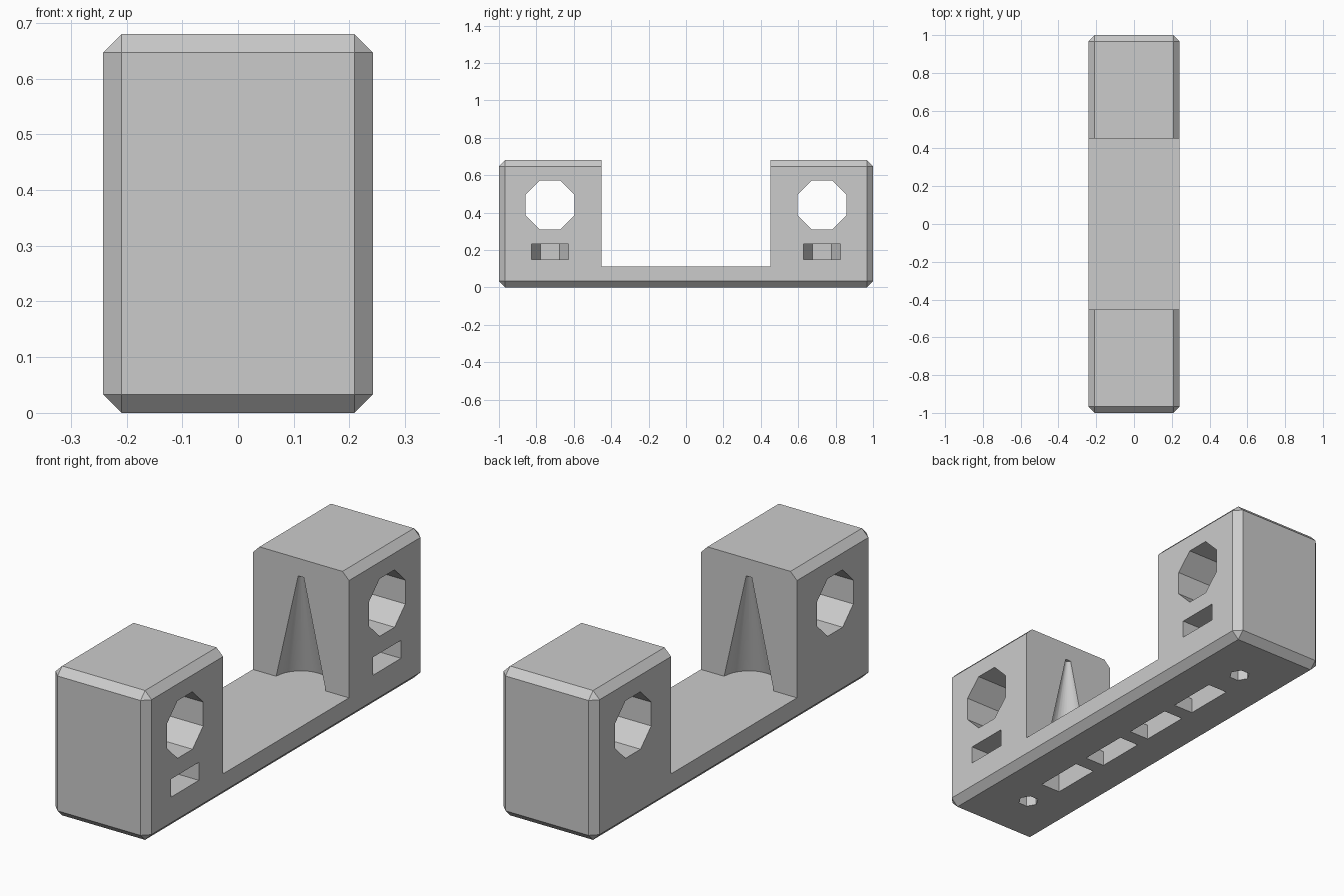
import bpy
import bmesh
from math import pi, cos, radians
from mathutils import Matrix, Vector

cube = bpy.data.objects.get("Cube")
if cube:
    bpy.data.objects.remove(cube, do_unlink=True)

grey = bpy.data.materials.new("plain_grey")
grey.use_nodes = True
colour = (0.6, 0.6, 0.6, 1.0)
grey.diffuse_color = colour
grey.node_tree.nodes["Principled BSDF"].inputs["Base Color"].default_value = colour

WIDTH, HEIGHT, CHAMFER = 0.484, 0.68, 0.033
FLOOR, INNER, HOLE_Y = 0.113, 0.453, 0.727


def add_object(name, bm):
    bmesh.ops.recalc_face_normals(bm, faces=bm.faces)
    mesh = bpy.data.meshes.new(name)
    bm.to_mesh(mesh)
    bm.free()
    mesh.materials.append(grey)
    obj = bpy.data.objects.new(name, mesh)
    bpy.context.collection.objects.link(obj)
    return obj


def box(name, lo, hi, chamfer=0):
    bm = bmesh.new()
    lo, hi = Vector(lo), Vector(hi)
    size = hi - lo
    bmesh.ops.create_cube(bm, size=1, matrix=Matrix.Translation((lo + hi) / 2) @ Matrix.Diagonal((*size, 1)))
    if chamfer:
        bmesh.ops.bevel(bm, geom=bm.edges[:], offset=chamfer, segments=1, affect='EDGES')
    return add_object(name, bm)


def tube(name, centre, sides, r1, r2, depth, turn):
    bm = bmesh.new()
    bmesh.ops.create_cone(bm, cap_ends=True, segments=sides, radius1=r1, radius2=r2,
                          depth=depth, matrix=Matrix.Translation(centre) @ turn)
    return add_object(name, bm)


def prism(name, outline, y, lo, hi):
    bm = bmesh.new()
    face = bm.faces.new([bm.verts.new((px, y + py, lo)) for px, py in outline])
    top = bmesh.ops.extrude_face_region(bm, geom=[face])["geom"]
    bmesh.ops.translate(bm, vec=(0, 0, hi - lo), verts=[v for v in top if isinstance(v, bmesh.types.BMVert)])
    return add_object(name, bm)


# Chamfered block and the wide notch between the two ends
bracket = box("bracket_body", (-WIDTH / 2, -1, 0), (WIDTH / 2, 1, HEIGHT), CHAMFER)
cutters = [box("notch_cutter", (-1, -INNER, FLOOR), (1, INNER, 1))]

# Groove in the floor, with four through slots that leave three cross bars
cutters.append(box("groove_cutter", (-0.05, -0.53, 0.07), (0.05, 0.53, FLOOR)))
for i in range(4):
    y = (i - 1.5) * 0.305
    cutters.append(box("slot_cutter", (-0.05, y - 0.118, -0.1), (0.05, y + 0.118, 0.09)))

nut_outline = [(0.4, -0.1), (0.4, 0.1), (0, 0.1), (-0.087, 0.05), (-0.087, -0.05), (0, -0.1)]
across = Matrix.Rotation(pi / 2, 4, 'Y') @ Matrix.Rotation(pi / 8, 4, 'Z')
upright = Matrix.Rotation(pi / 2, 4, 'Z')

for side in (-1, 1):
    y = side * HOLE_Y
    # Octagonal cross hole
    r = 0.131 / cos(pi / 8)
    cutters.append(tube("cross_hole_cutter", (0, y, 0.44), 8, r, r, 1, across))
    # Nut pocket open on one side, and the screw hole below it
    cutters.append(prism("nut_pocket_cutter", nut_outline, y, 0.15, 0.232))
    cutters.append(tube("screw_hole_cutter", (0, y, 0.05), 6, 0.045, 0.045, 0.28, upright))
    # Conical relief in the inner face
    cutters.append(tube("cone_relief_cutter", (0, side * INNER, (FLOOR + 0.6) / 2), 32,
                        0.125, 0.014, 0.6 - FLOOR, Matrix()))

for cutter in cutters:
    cutter.hide_render = True
    mod = bracket.modifiers.new(cutter.name, 'BOOLEAN')
    mod.operation = 'DIFFERENCE'
    mod.solver = 'EXACT'
    mod.object = cutter

# Bake the cuts and drop the cutters
bpy.context.view_layer.update()
graph = bpy.context.evaluated_depsgraph_get()
baked = bpy.data.meshes.new_from_object(bracket.evaluated_get(graph))
bracket.modifiers.clear()
bracket.data = baked
baked.materials.clear()
baked.materials.append(grey)
for cutter in cutters:
    bpy.data.objects.remove(cutter, do_unlink=True)

for obj in bpy.context.selected_objects:
    obj.select_set(False)
bracket.select_set(True)
bpy.context.view_layer.objects.active = bracket
bpy.ops.object.shade_smooth_by_angle(angle=radians(25))
